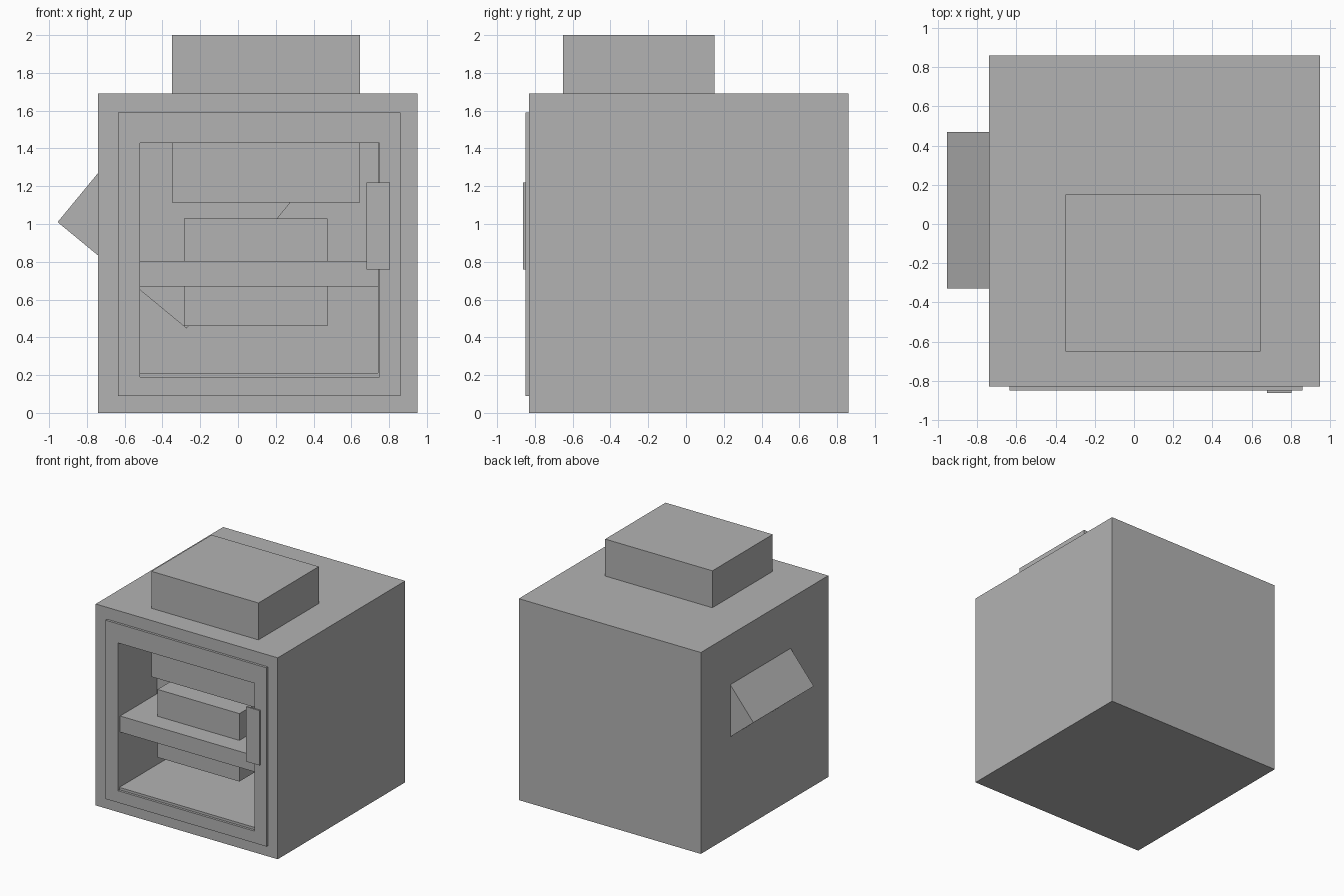
import bpy
import bmesh
import math

if "Cube" in bpy.data.objects:
    bpy.data.objects.remove(bpy.data.objects["Cube"])

grey = bpy.data.materials.new("mid grey")
grey.diffuse_color = (0.45, 0.45, 0.45, 1)
grey.use_nodes = True
grey.node_tree.nodes["Principled BSDF"].inputs["Base Color"].default_value = grey.diffuse_color


def finish(name, bm):
    bmesh.ops.recalc_face_normals(bm, faces=bm.faces)
    mesh = bpy.data.meshes.new(name)
    bm.to_mesh(mesh)
    bm.free()
    mesh.materials.append(grey)
    obj = bpy.data.objects.new(name, mesh)
    bpy.context.collection.objects.link(obj)
    return obj


def box(name, x, y, z):
    """Box between the given (low, high) limits, with its origin in the middle."""
    bm = bmesh.new()
    bmesh.ops.create_cube(bm, size=1)
    bmesh.ops.scale(bm, vec=(x[1] - x[0], y[1] - y[0], z[1] - z[0]), verts=bm.verts)
    obj = finish(name, bm)
    obj.location = [(a + b) / 2 for a, b in (x, y, z)]
    return obj


def opened_box(name, outer_x, outer_z, inner_x, inner_z, front, back, inner_back=None):
    """Box with an opening in its front: a cavity, or a through hole if inner_back is None."""
    bm = bmesh.new()

    def loop(x, y, z):
        return [bm.verts.new((x[i], y, z[j])) for i, j in ((0, 0), (1, 0), (1, 1), (0, 1))]

    loops = [loop(outer_x, back, outer_z), loop(outer_x, front, outer_z),
             loop(inner_x, front, inner_z),
             loop(inner_x, back if inner_back is None else inner_back, inner_z)]
    pairs = list(zip(loops, loops[1:]))
    if inner_back is None:
        pairs.append((loops[3], loops[0]))
    else:
        bm.faces.new(loops[0])
        bm.faces.new(loops[3])
    for a, b in pairs:
        for i in range(4):
            k = (i + 1) % 4
            bm.faces.new((a[i], a[k], b[k], b[i]))
    return finish(name, bm)


# Hollow cabinet and the raised frame around its opening
opened_box("cabinet", (-0.74, 0.95), (0, 1.69), (-0.52, 0.74), (0.21, 1.43), -0.83, 0.86, 0.65)
opened_box("door_frame", (-0.635, 0.86), (0.09, 1.59), (-0.52, 0.75), (0.19, 1.43), -0.85, -0.83)
box("door_handle", (0.68, 0.805), (-0.862, -0.849), (0.76, 1.22))

# Shelf with a block set through it
box("shelf", (-0.56, 0.78), (-0.82, 0.68), (0.67, 0.805))
box("shelf_block", (-0.285, 0.475), (-0.66, 0.14), (0.46, 1.03))

# Hopper that passes through the roof
box("top_hopper", (-0.35, 0.645), (-0.65, 0.15), (1.115, 2.0))

# Tilted chute whose corner pokes out of the left wall
tilt = math.radians(39.5)
length, width = 0.885, 0.875
chute = box("side_chute", (0, length), (-0.33, 0.47), (0, width))
chute.rotation_euler = (0, tilt, 0)
chute.location.x = -0.955 + (length * math.cos(tilt) + width * math.sin(tilt)) / 2
chute.location.z = 1.01 + (width * math.cos(tilt) - length * math.sin(tilt)) / 2
